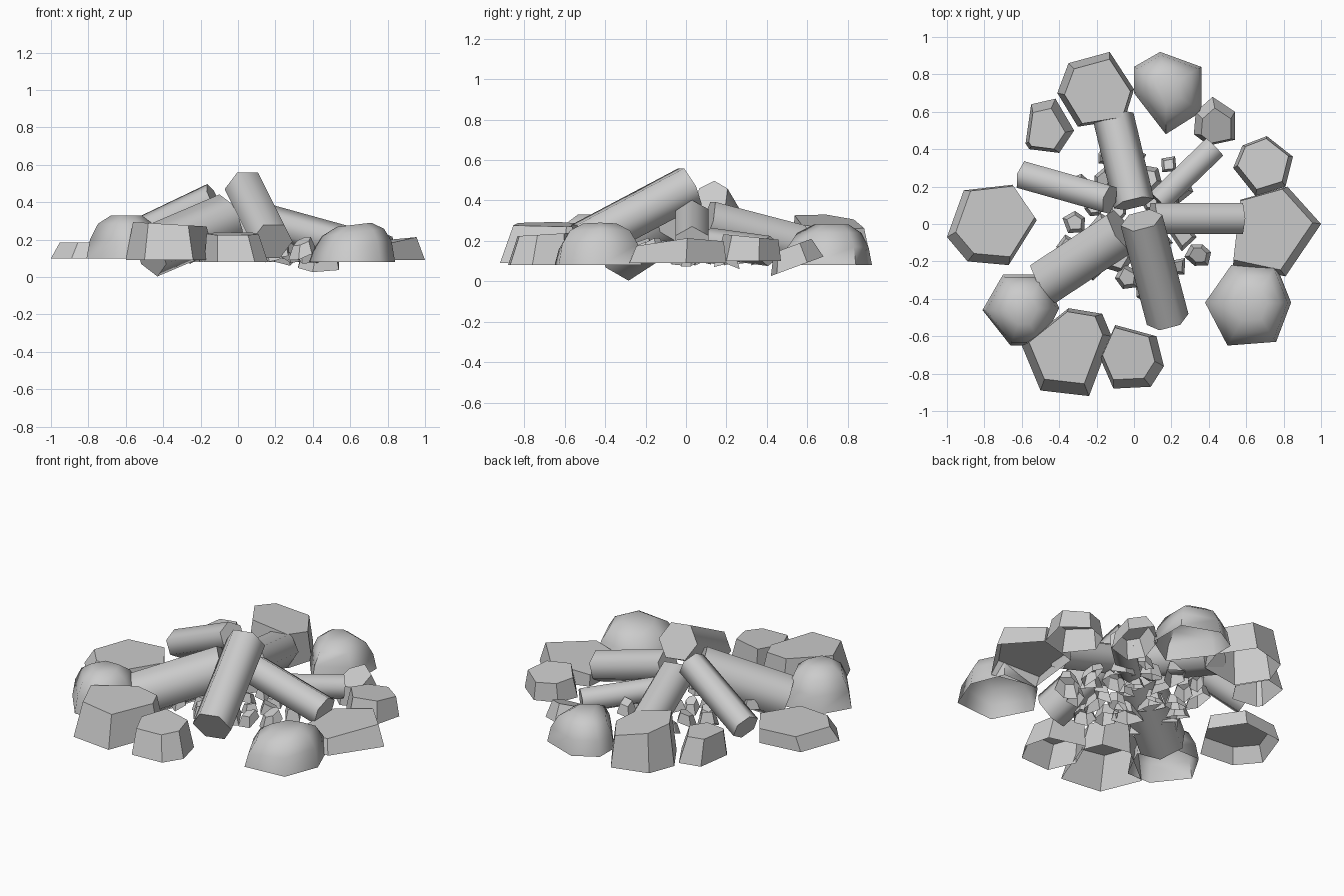
import bpy, bmesh, math, random
from mathutils import Vector, Matrix

old = bpy.data.objects.get("Cube")
if old:
    bpy.data.objects.remove(old, do_unlink=True)

grey = bpy.data.materials.new("stone_grey")
grey.use_nodes = True
tone = (0.6, 0.6, 0.6, 1)
grey.diffuse_color = tone
grey.node_tree.nodes["Principled BSDF"].inputs["Base Color"].default_value = tone


def finish(name, bm, smooth=False):
    """Turn a bmesh into a named, coloured object."""
    mesh = bpy.data.meshes.new(name)
    bm.to_mesh(mesh)
    bm.free()
    mesh.materials.append(grey)
    for poly in mesh.polygons:
        poly.use_smooth = smooth
    if smooth:
        mesh.set_sharp_from_angle(angle=math.radians(65))
    obj = bpy.data.objects.new(name, mesh)
    bpy.context.collection.objects.link(obj)
    return obj


def shell(name, outline, base, rings, slope=(0, 0), lean=(0, 0), smooth=False):
    """Loft an outline through (scale, height, dx, dy) rings; the underside stays open."""
    points = [Vector(p) for p in outline]
    mid = sum(points, Vector((0, 0))) / len(points)
    points.sort(key=lambda p: math.atan2(p.y - mid.y, p.x - mid.x))
    bm = bmesh.new()
    previous = None
    for scale, height, dx, dy in [(1, base, 0, 0)] + rings:
        tilt = Vector(lean) if previous is None else Vector(slope)
        ring = []
        for p in points:
            offset = (p - mid) * scale + Vector((dx, dy))
            ring.append(bm.verts.new((*(mid + offset), height + offset.dot(tilt))))
        if previous:
            for i in range(len(ring)):
                j = (i + 1) % len(ring)
                bm.faces.new((previous[i], previous[j], ring[j], ring[i]))
        previous = ring
    bm.faces.new(previous)
    return finish(name, bm, smooth)


def flat_stone(name, outline, base, top, scale, shift=(0, 0), slope=(0, 0), lean=(0, 0)):
    return shell(name, outline, base, [(scale, top, *shift)], slope, lean)


def round_stone(name, outline, base, top, slope=(0, 0)):
    rise = top - base
    rings = [(s, base + rise * h, 0, 0) for s, h in ((.91, .45), (.72, .8), (.4, 1))]
    return shell(name, outline, base, rings, slope, smooth=True)


def log(name, low, high, radius, roll):
    """Six-sided log between two end centres."""
    low, high = Vector(low), Vector(high)
    axis = high - low
    bm = bmesh.new()
    turn = axis.to_track_quat('Z', 'Y').to_matrix().to_4x4()
    place = Matrix.Translation((low + high) / 2) @ turn @ Matrix.Rotation(math.radians(roll), 4, 'Z')
    bmesh.ops.create_cone(bm, cap_ends=True, segments=6, radius1=radius, radius2=radius,
                          depth=axis.length, matrix=place)
    return finish(name, bm, True)


# Faceted stones of the ring
flat_stone("left_stone", [(.57, .13), (.82, .2), (1, 0), (.81, -.28), (.53, -.22)],
           .09, .18, .9, (-.02, .01), (.15, .05))
flat_stone("front_stone", [(-.1, -.54), (.12, -.6), (.16, -.76), (.09, -.87), (-.11, -.88), (-.18, -.72)],
           .08, .23, .82, (-.02, .02), (0, .06))
flat_stone("front_right_stone", [(-.35, -.45), (-.17, -.48), (-.12, -.6), (-.24, -.92), (-.5, -.89), (-.6, -.65)],
           .09, .28, .82, (-.01, .02), (-.06, 0))
flat_stone("right_stone", [(-1, -.07), (-.91, .18), (-.65, .21), (-.52, .02), (-.67, -.22), (-.89, -.2)],
           .1, .185, .88, (.02, .02))
flat_stone("back_stone", [(-.41, .7), (-.35, .86), (-.13, .92), (0, .72), (-.05, .56), (-.3, .52)],
           .08, .295, .86, (.01, -.01), (-.2, -.1))
flat_stone("back_right_stone", [(-.58, .43), (-.55, .64), (-.42, .67), (-.32, .5), (-.4, .38), (-.56, .4)],
           .09, .24, .75, (-.01, -.01))
flat_stone("tipped_stone", [(.33, .6), (.42, .68), (.54, .6), (.54, .45), (.4, .42), (.32, .48)],
           .07, .18, .72, (.01, -.02), (0, .37), (0, .37))
flat_stone("back_left_stone", [(.53, .3), (.58, .42), (.71, .47), (.85, .36), (.81, .2), (.65, .15)],
           .1, .22, .85, (0, .01), (0, -.1))

# Rounded stones of the ring
round_stone("front_left_boulder", [(.52, -.22), (.76, -.22), (.84, -.42), (.76, -.63), (.5, -.65), (.38, -.42)],
            .08, .28, (.12, 0))
round_stone("front_right_boulder", [(-.7, -.27), (-.48, -.27), (-.4, -.45), (-.5, -.65), (-.66, -.65), (-.81, -.46)],
            .1, .33)
round_stone("back_boulder", [(0, .84), (.14, .92), (.36, .84), (.36, .6), (.17, .48), (0, .7)],
            .08, .28)

# Logs leaning in to the middle
log("front_log", (.18, -.51, .19), (.04, .02, .47), .115, 30)
log("front_right_log", (-.47, -.31, .135), (-.06, -.04, .31), .14, 0)
log("right_log", (-.59, .26, .2), (-.13, .13, .42), .085, 0)
log("back_log", (-.11, .57, .18), (0, .11, .3), .11, 30)
log("back_left_log", (.43, .41, .15), (.13, .12, .19), .075, 0)
log("left_log", (.57, .03, .18), (.1, .03, .31), .095, 0)

# Loose rubble under the logs
random.seed(7)
for n in range(28):
    angle = n * math.radians(137.5)
    reach = .39 * math.sqrt((n + 1) / 28)
    cx, cy = reach * math.cos(angle), reach * math.sin(angle)
    size = random.uniform(.055, .09)
    spin = random.random() * math.tau
    sides = random.choice((4, 5, 5, 6))
    outline = []
    for k in range(sides):
        r = size * random.uniform(.65, 1.15)
        a = spin + k * math.tau / sides
        outline.append((cx + r * math.cos(a), cy + r * math.sin(a)))
    lean = (random.uniform(-.5, .5), random.uniform(-.5, .5))
    base = random.uniform(.1, .13)
    flat_stone("rubble", outline, base, base + size * .9, .65, slope=lean, lean=lean)
